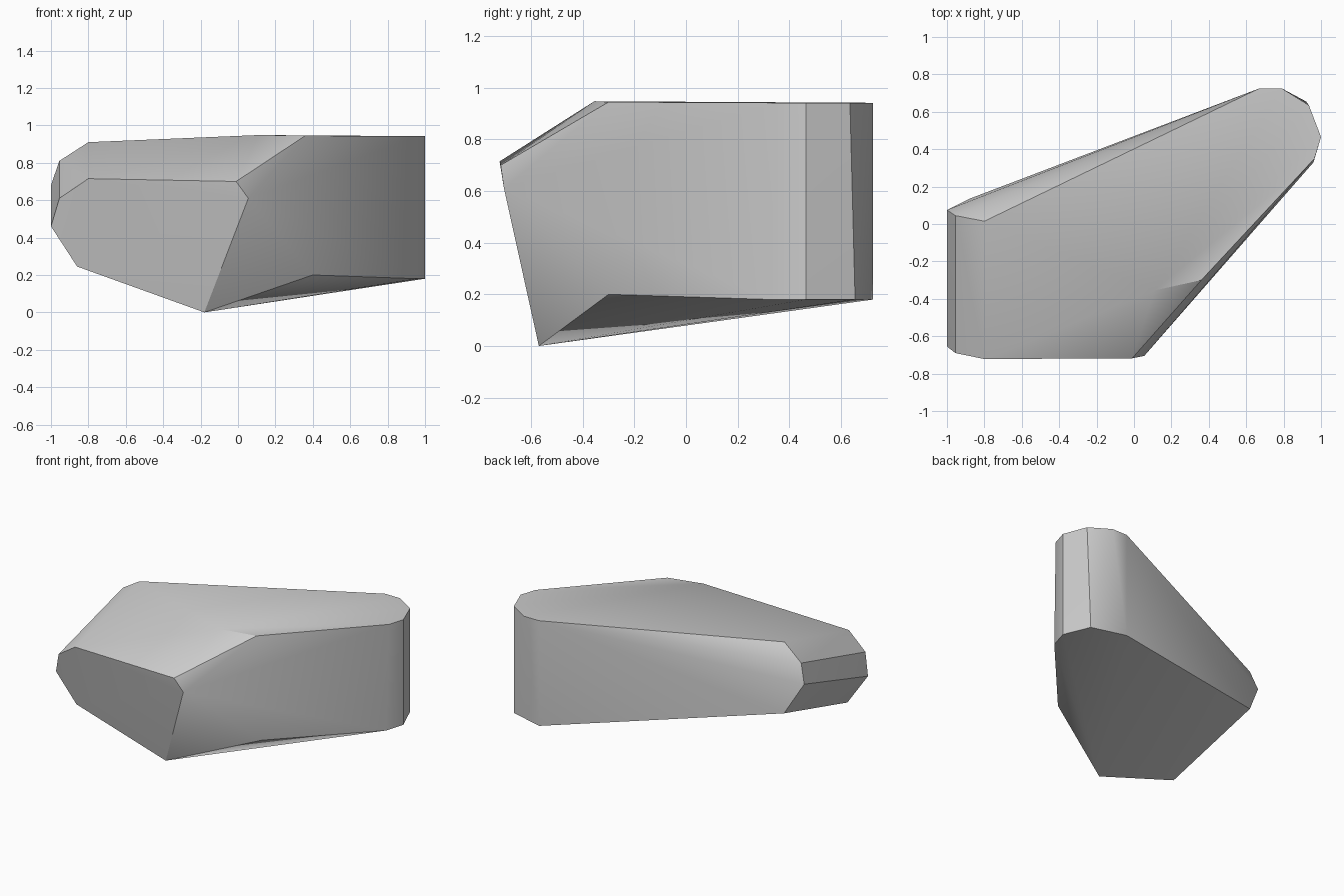
import bpy
import bmesh
import math
from mathutils import Vector

default_cube = bpy.data.objects.get("Cube")
if default_cube:
    bpy.data.objects.remove(default_cube, do_unlink=True)


def make_material(name, colour):
    material = bpy.data.materials.new(name)
    material.use_nodes = True
    material.diffuse_color = colour
    shader = next(n for n in material.node_tree.nodes if n.type == "BSDF_PRINCIPLED")
    shader.inputs["Base Color"].default_value = colour
    shader.inputs["Roughness"].default_value = 0.8
    return material


def make_faceted_stone(name, corners, material):
    """Wrap a closed faceted skin around the corner points."""
    bm = bmesh.new()
    for corner in corners:
        bm.verts.new(Vector(corner))
    hull = bmesh.ops.convex_hull(bm, input=bm.verts)
    loose = {v for v in hull["geom_interior"] + hull["geom_unused"]
             if isinstance(v, bmesh.types.BMVert)}
    bmesh.ops.delete(bm, geom=list(loose), context="VERTS")
    bmesh.ops.recalc_face_normals(bm, faces=bm.faces)
    mesh = bpy.data.meshes.new(name)
    bm.to_mesh(mesh)
    bm.free()
    mesh.materials.append(material)
    stone = bpy.data.objects.new(name, mesh)
    bpy.context.collection.objects.link(stone)
    return stone


# Slanted front facet, running round its outline
front_face = [(-.8, -.722, .715), (-.01, -.718, .7), (.055, -.705, .61), (-.18, -.57, 0),
              (-.86, -.62, .245), (-1, -.655, .46), (-.955, -.69, .61)]

# Chamfered right end where it meets the back
back_corner = [(-.8, .015, .91), (-.955, .045, .81), (-1, .075, .68), (-.88, .135, .46)]

# Upright rounded left end, with one corner fewer at the bottom
top_plan = [(.67, .725), (.79, .725), (.935, .635), (1, .465), (.965, .35)]
bottom_plan = [(.67, .725), (.92, .655), (1, .465), (.96, .33)]
rounded_end = [(x, y, .942) for x, y in top_plan] + [(x, y, .18) for x, y in bottom_plan]

# Ridge points on the top and the lower side
ridges = [(.11, -.355, .948), (.36, -.3, .945), (.4, -.3, .2)]

grey = make_material("stone grey", (.6, .6, .6, 1))
rock = make_faceted_stone("rock", front_face + back_corner + rounded_end + ridges, grey)

# Soft shading across shallow facets, crisp along the steep edges
bpy.ops.object.select_all(action="DESELECT")
rock.select_set(True)
bpy.context.view_layer.objects.active = rock
bpy.ops.object.shade_smooth_by_angle(angle=math.radians(30))
